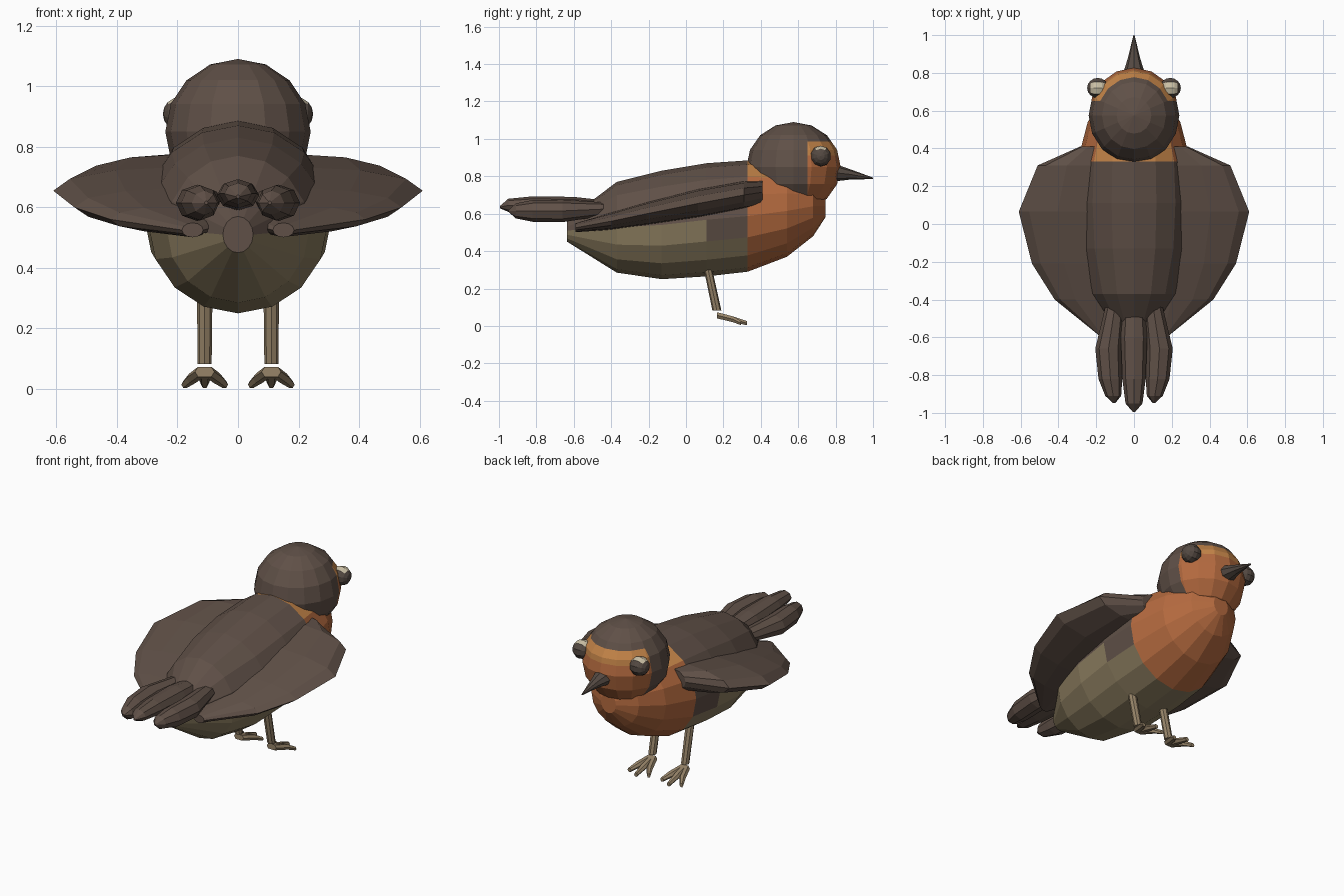
import bpy
import bmesh
import math
from mathutils import Matrix, Vector

cube = bpy.data.objects.get("Cube")
if cube:
    bpy.data.objects.remove(cube, do_unlink=True)


def material(name, colour):
    mat = bpy.data.materials.new(name)
    mat.use_nodes = True
    rgba = (*colour, 1)
    mat.diffuse_color = rgba
    shader = mat.node_tree.nodes["Principled BSDF"]
    shader.inputs["Base Color"].default_value = rgba
    shader.inputs["Roughness"].default_value = 0.9
    return mat


BROWN = material("feather brown", (0.115, 0.08, 0.063))
ORANGE = material("breast orange", (0.46, 0.145, 0.05))
GOLD = material("pale orange", (0.55, 0.23, 0.065))
OLIVE = material("belly olive", (0.26, 0.205, 0.115))
TAN = material("leg tan", (0.31, 0.23, 0.14))
DARK = material("beak and eye dark brown", (0.09, 0.068, 0.055))
CREAM = material("eye highlight cream", (0.6, 0.53, 0.38))


def finish(bm, name, mats, rule=None):
    """Turn a bmesh into an object, choosing each face's colour by a rule."""
    bmesh.ops.recalc_face_normals(bm, faces=bm.faces[:])
    for face in bm.faces:
        face.smooth = False
        if rule:
            face.material_index = mats.index(rule(face.calc_center_median(), face.normal))
    mesh = bpy.data.meshes.new(name)
    bm.to_mesh(mesh)
    bm.free()
    for mat in mats:
        mesh.materials.append(mat)
    obj = bpy.data.objects.new(name, mesh)
    bpy.context.collection.objects.link(obj)
    return obj


def loft(name, stations, sides, mats, rule=None, upright=False):
    """Skin elliptical rings: each station is centre x, y, z, half width, half depth."""
    bm = bmesh.new()
    rings = []
    for x, y, z, wide, deep in stations:
        ring = []
        for i in range(sides):
            a = math.tau * i / sides
            u, v = wide * math.cos(a), deep * math.sin(a)
            offset = Vector((u, v, 0)) if upright else Vector((u, 0, v))
            ring.append(bm.verts.new(Vector((x, y, z)) + offset))
        rings.append(ring)
    for a, b in zip(rings, rings[1:]):
        for i in range(sides):
            j = (i + 1) % sides
            bm.faces.new((a[i], a[j], b[j], b[i]))
    bm.faces.new(rings[0])
    bm.faces.new(rings[-1])
    return finish(bm, name, mats, rule)


# Body: egg shape along y, given as y, bottom, top, half width
profile = [
    (-0.635, 0.45, 0.57, 0.05),
    (-0.37, 0.285, 0.77, 0.235),
    (-0.13, 0.25, 0.83, 0.295),
    (0.11, 0.265, 0.87, 0.31),
    (0.33, 0.29, 0.885, 0.3),
    (0.54, 0.37, 0.86, 0.245),
    (0.68, 0.48, 0.80, 0.16),
    (0.745, 0.58, 0.70, 0.05),
]


def body_colour(c, n):
    if c.y > 0.33:
        return GOLD if c.z > 0.76 else ORANGE
    if n.y < -0.95:
        return BROWN
    limit = 0.46 if c.y > 0.11 else 0.535
    return BROWN if c.z > limit else OLIVE


loft("body", [(0, y, (lo + hi) / 2, w, (hi - lo) / 2) for y, lo, hi, w in profile],
     16, [BROWN, ORANGE, GOLD, OLIVE], body_colour)

# Head: sphere cut along the edges of the face patch
HEAD = Vector((0, 0.575, 0.85))
FACE_BACK, FACE_TOP, BROW = 0.65, 0.985, 0.91
bm = bmesh.new()
bmesh.ops.create_uvsphere(bm, u_segments=16, v_segments=8, radius=0.24,
                          matrix=Matrix.Translation(HEAD) @ Matrix.Diagonal((1, 1.05, 1, 1)))
for point, normal in (((0, FACE_BACK, 0), (0, 1, 0)),
                      ((0, 0, FACE_TOP), (0, 0, 1)),
                      ((0, 0, BROW), (0, 0, 1))):
    bmesh.ops.bisect_plane(bm, geom=bm.verts[:] + bm.edges[:] + bm.faces[:],
                           plane_co=point, plane_no=normal)


def head_colour(c, n):
    if c.y < FACE_BACK or c.z > FACE_TOP:
        return BROWN
    return GOLD if c.z > BROW else ORANGE


finish(bm, "head", [BROWN, ORANGE, GOLD], head_colour)

# Beak
loft("beak", [(0, 0.79, 0.82, 0.06, 0.048),
              (0, 0.88, 0.81, 0.032, 0.027),
              (0, 1.0, 0.789, 0.003, 0.004)], 8, [DARK])

# Middle tail feather
loft("tail_feather_middle", [(0, -0.42, 0.635, 0.055, 0.035),
                             (0, -0.6, 0.64, 0.07, 0.05),
                             (0, -0.82, 0.645, 0.062, 0.048),
                             (0, -0.95, 0.645, 0.045, 0.035),
                             (0, -0.995, 0.635, 0.006, 0.006)], 8, [BROWN])


def eye_colour(c, n):
    return CREAM if n.z > 0.6 and abs(n.y) < 0.35 else DARK


for side, label in ((1, "left"), (-1, "right")):
    # Wing: flat lens, hidden on its inner half by the body
    loft("wing_" + label, [(side * x, y, z, w, d) for x, y, z, w, d in (
        (0.2, 0.41, 0.715, 0.085, 0.062),
        (0.2, 0.31, 0.70, 0.31, 0.075),
        (0.2, 0.065, 0.655, 0.41, 0.078),
        (0.2, -0.21, 0.60, 0.34, 0.062),
        (0.2, -0.40, 0.56, 0.22, 0.045),
        (0.15, -0.59, 0.525, 0.035, 0.024))], 12, [BROWN])

    # Outer tail feather
    loft("tail_feather_" + label, [(side * x, y, z, w, d) for x, y, z, w, d in (
        (0.1, -0.43, 0.625, 0.05, 0.035),
        (0.135, -0.66, 0.615, 0.07, 0.06),
        (0.125, -0.82, 0.615, 0.063, 0.058),
        (0.11, -0.91, 0.615, 0.042, 0.04),
        (0.105, -0.948, 0.615, 0.006, 0.006))], 8, [BROWN])

    # Eye: ball with its poles pointing sideways and a highlight on top
    bm = bmesh.new()
    bmesh.ops.create_uvsphere(
        bm, u_segments=10, v_segments=8, radius=0.056,
        matrix=Matrix.Translation((side * 0.192, 0.72, 0.908))
        @ Matrix.Rotation(math.pi / 2, 4, "Y") @ Matrix.Rotation(math.pi / 10, 4, "Z"))
    finish(bm, "eye_" + label, [DARK, CREAM], eye_colour)

    # Leg
    hip = side * 0.11
    loft("leg_" + label, [(hip, 0.11, 0.34, 0.026, 0.022),
                          (hip, 0.165, 0.083, 0.023, 0.024)], 8, [TAN], upright=True)

    # Toes
    for spread, toe in ((-1, "inner"), (0, "middle"), (1, "outer")):
        reach = 0.325 - 0.03 * abs(spread)
        splay = side * spread
        loft(f"toe_{toe}_{label}",
             [(hip + splay * 0.012, 0.165, 0.057, 0.02, 0.019),
              (hip + splay * 0.04, 0.25, 0.036, 0.021, 0.018),
              (hip + splay * 0.065, reach, 0.015, 0.012, 0.013)], 6, [TAN])
